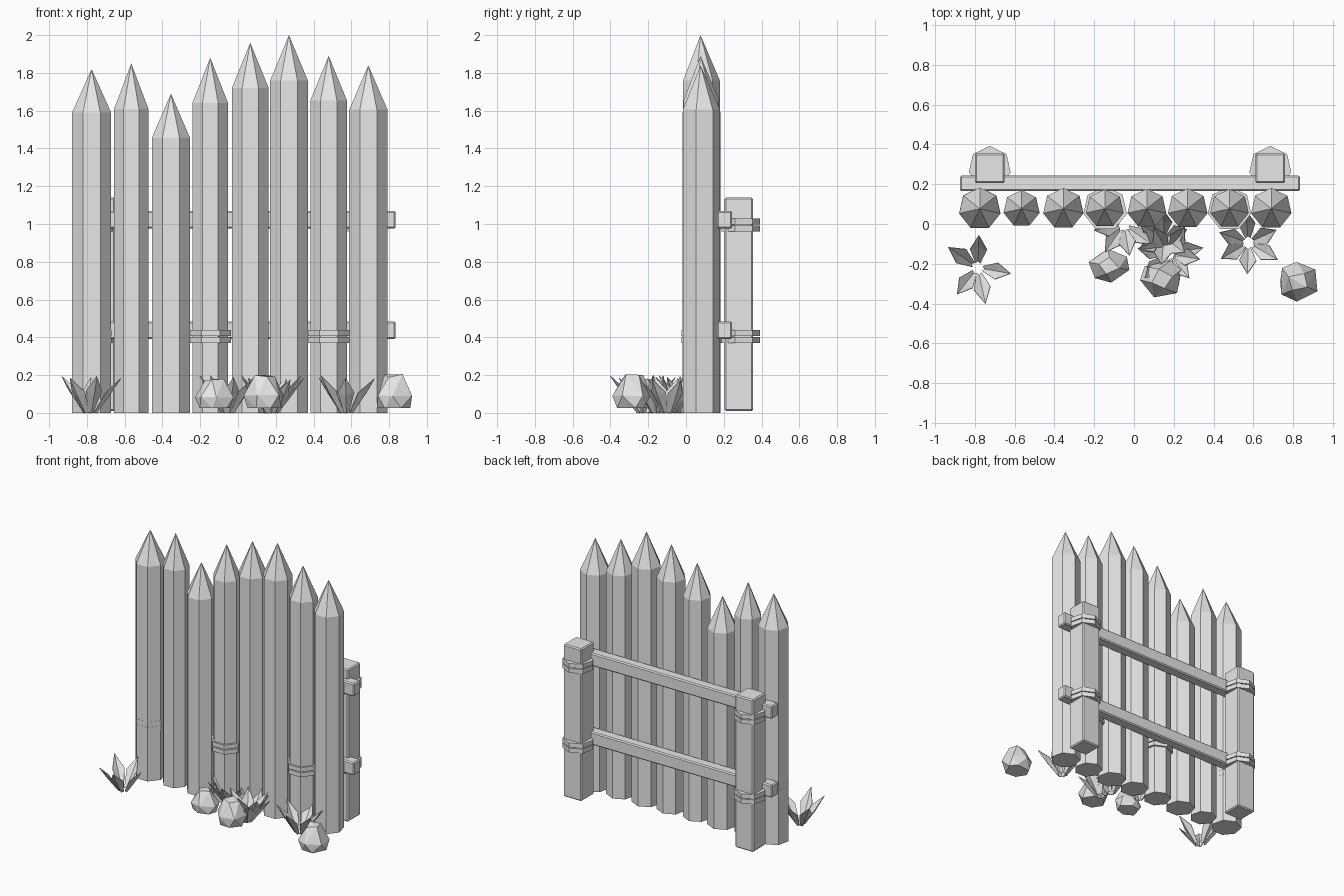
import bpy, bmesh, math, random
from mathutils import Vector

random.seed(4)
cube = bpy.data.objects.get("Cube")
if cube:
    bpy.data.objects.remove(cube, do_unlink=True)

grey = bpy.data.materials.new("plain grey")
grey.use_nodes = True
COL = (0.8, 0.8, 0.8, 1)
grey.diffuse_color = COL
grey.node_tree.nodes["Principled BSDF"].inputs["Base Color"].default_value = COL


def finish(name, bm, recalc=True):
    if recalc:
        bmesh.ops.recalc_face_normals(bm, faces=bm.faces)
    mesh = bpy.data.meshes.new(name)
    bm.to_mesh(mesh)
    bm.free()
    mesh.materials.append(grey)
    ob = bpy.data.objects.new(name, mesh)
    bpy.context.collection.objects.link(ob)
    return ob


def ring(bm, x, y, z, r, sides=7):
    # First corner points to +y, so a flat side faces the front
    pts = [(x + r * math.sin(math.tau * i / sides),
            y + r * math.cos(math.tau * i / sides), z) for i in range(sides)]
    return [bm.verts.new(p) for p in pts]


def bridge(bm, a, b):
    n = len(a)
    for i in range(n):
        bm.faces.new((a[i], a[(i + 1) % n], b[(i + 1) % n], b[i]))


def prism(name, x, y, z0, z1, r, tip=None):
    bm = bmesh.new()
    low, high = ring(bm, x, y, z0, r), ring(bm, x, y, z1, r)
    bridge(bm, low, high)
    bm.faces.new(low)
    if tip is None:
        bm.faces.new(high)
    else:
        apex = bm.verts.new((x, y, tip))
        for i in range(7):
            bm.faces.new((high[i], high[(i + 1) % 7], apex))
    return finish(name, bm)


def box(name, lo, hi, bevel=0.008):
    bm = bmesh.new()
    bmesh.ops.create_cube(bm, size=1)
    for v in bm.verts:
        v.co = [(a + b) / 2 + c * (b - a) for a, b, c in zip(lo, hi, v.co)]
    ob = finish(name, bm)
    mod = ob.modifiers.new("worn edges", "BEVEL")
    mod.width = bevel
    mod.segments = 1
    return ob


def bindings(name, x, y, r, z):
    # Pair of stacked rope bands
    for k, dz in enumerate((0, 0.038)):
        prism(f"{name}_{k + 1}", x, y, z + dz, z + dz + 0.032, r)


# Sharpened stakes: x, shoulder height, tip height, radius
stakes = [(-0.775, 1.59, 1.82, 0.106), (-0.565, 1.61, 1.85, 0.093),
          (-0.355, 1.455, 1.69, 0.104), (-0.147, 1.64, 1.88, 0.097),
          (0.065, 1.72, 1.96, 0.1), (0.27, 1.76, 2.0, 0.102),
          (0.48, 1.655, 1.89, 0.099), (0.69, 1.605, 1.84, 0.104)]
for i, (x, shoulder, tip, r) in enumerate(stakes):
    prism(f"stake_{i + 1}", x, 0.077, 0, shoulder, r, tip)
for x, r in ((-0.775, 0.107), (-0.145, 0.112), (0.48, 0.112)):
    bindings("stake_binding", x, 0.077, r, 0.37)

# Back posts with their bindings
for side, x in (("right", -0.725), ("left", 0.685)):
    box(f"{side}_post", (x - 0.075, 0.205, 0.01), (x + 0.075, 0.355, 1.14))
    for z in (0.37, 0.96):
        bindings(f"{side}_post_binding", x, 0.284, 0.108, z)

# Horizontal rails
for name, z in (("lower_rail", 0.39), ("upper_rail", 0.975)):
    box(name, (-0.875, 0.165, z), (0.835, 0.243, z + 0.095))


# Faceted rocks: hull of three uneven rings
def rock(name, x, y, w, d, h, turn):
    bm = bmesh.new()
    for count, size, z in ((6, 0.82, 0), (6, 1.0, 0.4), (4, 0.5, 1.0)):
        for i in range(count):
            a = turn + math.tau * (i + random.uniform(-0.2, 0.2)) / count + z
            tilt = z * (1 - 0.1 * random.random())
            bm.verts.new((x + w * size * math.cos(a),
                          y + d * size * math.sin(a), 0.025 + h * tilt))
    out = bmesh.ops.convex_hull(bm, input=bm.verts)
    junk = [g for g in out["geom_interior"] if isinstance(g, bmesh.types.BMVert)]
    bmesh.ops.delete(bm, geom=junk, context="VERTS")
    bmesh.ops.dissolve_limit(bm, angle_limit=0.15, verts=bm.verts, edges=bm.edges)
    finish(name, bm)


rock("small_rock", -0.125, -0.21, 0.105, 0.085, 0.155, 0.3)
rock("middle_rock", 0.14, -0.275, 0.11, 0.1, 0.18, 0.9)
rock("left_rock", 0.825, -0.29, 0.11, 0.1, 0.18, 0.1)


# Plants: creased pointed leaves fanning out from a centre
def plant(name, x, y, angles, reach, height):
    bm = bmesh.new()
    for deg in angles:
        a = math.radians(deg)
        out = Vector((math.cos(a), math.sin(a), 0))
        across = Vector((-out.y, out.x, 0))
        long = reach * random.uniform(0.92, 1.05)
        tall = height * random.uniform(0.85, 1.0)

        def at(f, side, z):
            return bm.verts.new(Vector((x, y, z * tall)) + out * f * long + across * side)

        base_l, base_r = at(0.14, 0.012, 0.02), at(0.14, -0.012, 0.02)
        base = at(0.2, 0, 0)
        mid_l, mid_r = at(0.56, 0.042, 0.6), at(0.56, -0.042, 0.6)
        mid = at(0.62, 0, 0.5)
        tip = at(1, 0, 1)
        for f in ((base_l, base, mid, mid_l), (base, base_r, mid_r, mid),
                  (mid_l, mid, tip), (mid, mid_r, tip)):
            bm.faces.new(f)
    ob = finish(name, bm, recalc=False)
    mod = ob.modifiers.new("leaf thickness", "SOLIDIFY")
    mod.thickness = 0.004


plant("right_plant", -0.785, -0.22, (88, 145, 232, 282, 350), 0.175, 0.215)
plant("left_plant", 0.575, -0.095, (25, 95, 160, 210, 268, 330), 0.165, 0.2)
plant("middle_plant", 0.175, -0.15, (10, 60, 120, 170, 225, 270, 310, 350), 0.165, 0.2)
plant("back_plant", 0.15, -0.07, (20, 90, 150, 205, 265, 325), 0.13, 0.19)
plant("gap_plant", -0.05, -0.005, (190, 235, 280, 325), 0.16, 0.2)
